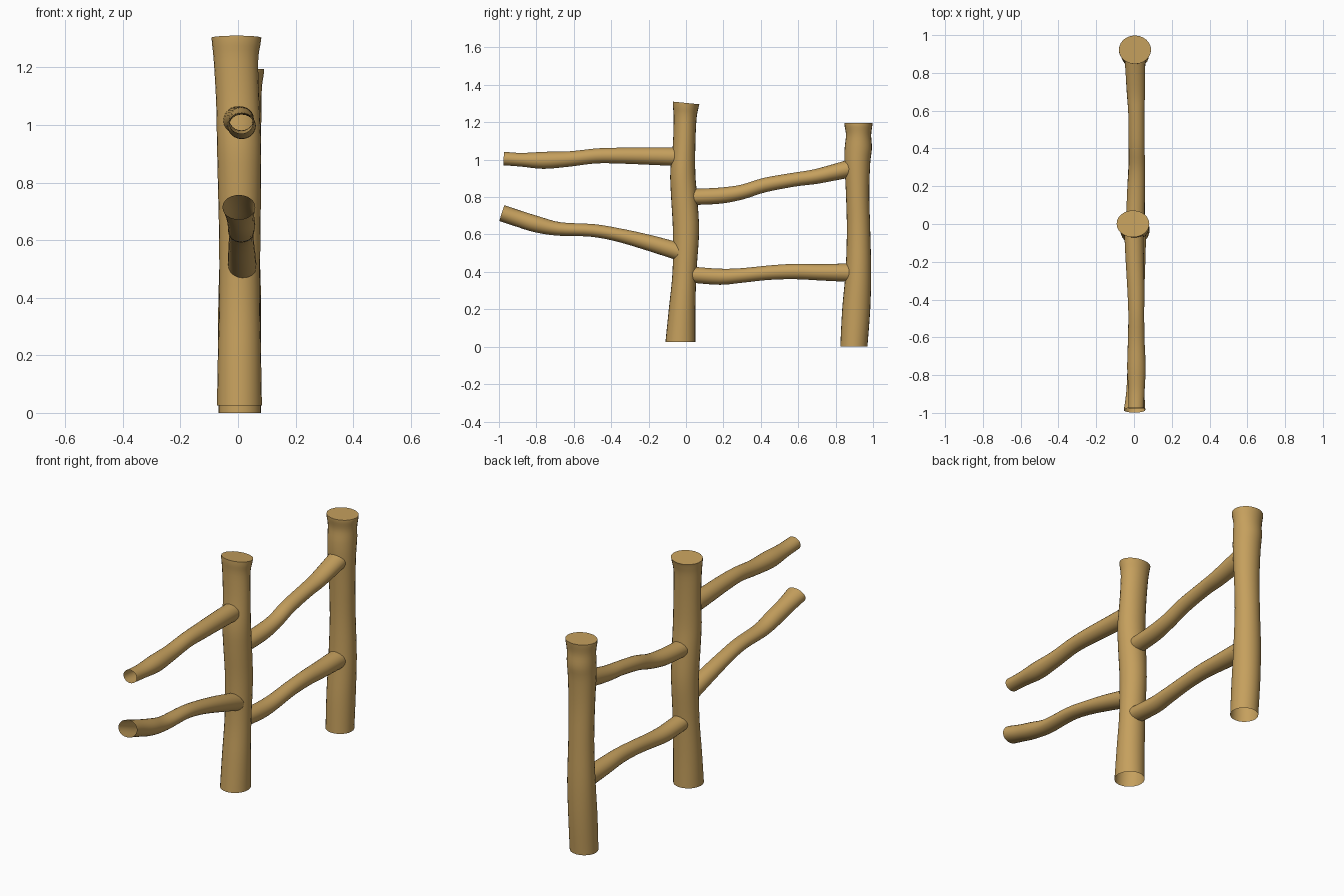
import bpy, bmesh, math

SIDES = 24
STEPS = 4

wood = bpy.data.materials.new("warm wood")
wood.diffuse_color = (0.56, 0.35, 0.11, 1)


def spline(p0, p1, p2, p3, t):
    return [0.5 * (2 * b + (c - a) * t + (2 * a - 5 * b + 4 * c - d) * t * t
                   + (3 * b - a - 3 * c + d) * t ** 3)
            for a, b, c, d in zip(p0, p1, p2, p3)]


def log(name, stations, upright, tilt, cap_end):
    """Wobbly tube. Station: position along, low/high across, low/high x.
    tilt = lean of the first and last cut."""
    n = len(stations)
    rows = []
    for i in range(n - 1):
        p = [stations[max(0, min(n - 1, i + k))] for k in (-1, 0, 1, 2)]
        rows += [spline(*p, s / STEPS) for s in range(STEPS)]
    rows.append(stations[-1])

    bm = bmesh.new()
    rings = []
    for r, (pos, lo, hi, xlo, xhi) in enumerate(rows):
        f = r / (len(rows) - 1)
        lean = tilt[0] * (1 - f) + tilt[1] * f
        ring = []
        for k in range(SIDES):
            a = 2 * math.pi * k / SIDES
            x = (xlo + xhi) / 2 + (xhi - xlo) / 2 * math.cos(a)
            d = (hi - lo) / 2 * math.sin(a)
            across, along = (lo + hi) / 2 + d, pos + lean * d
            ring.append(bm.verts.new((x, across, along) if upright
                                     else (x, along, across)))
        rings.append(ring)
    for a, b in zip(rings, rings[1:]):
        for k in range(SIDES):
            j = (k + 1) % SIDES
            bm.faces.new((a[k], a[j], b[j], b[k]))
    if cap_end:
        bm.faces.new(rings[-1])
    bmesh.ops.recalc_face_normals(bm, faces=bm.faces)
    # open tubes: make sure the walls face outward
    bm.faces.ensure_lookup_table()
    face = bm.faces[0]
    centre = sum((v.co for v in rings[0]), rings[0][0].co * 0) / SIDES
    if face.normal.dot(face.calc_center_median() - centre) < 0:
        bmesh.ops.reverse_faces(bm, faces=bm.faces)

    mesh = bpy.data.meshes.new(name)
    bm.to_mesh(mesh)
    bm.free()
    mesh.materials.append(wood)
    ob = bpy.data.objects.new(name, mesh)
    bpy.context.collection.objects.link(ob)
    bpy.ops.object.select_all(action='DESELECT')
    ob.select_set(True)
    bpy.context.view_layer.objects.active = ob
    bpy.ops.object.shade_smooth_by_angle(angle=math.radians(40))


# posts: capped on top, open below
log("middle_post", [
    (0.025, -0.11, 0.05, -0.073, 0.083),
    (0.20, -0.092, 0.05, -0.07, 0.08),
    (0.40, -0.072, 0.056, -0.065, 0.076),
    (0.62, -0.07, 0.07, -0.066, 0.078),
    (0.80, -0.08, 0.06, -0.07, 0.08),
    (0.93, -0.084, 0.05, -0.073, 0.08),
    (1.08, -0.07, 0.05, -0.076, 0.074),
    (1.22, -0.066, 0.056, -0.084, 0.07),
    (1.28, -0.07, 0.066, -0.09, 0.078),
    (1.303, -0.07, 0.072, -0.092, 0.081)], True, (0, -0.1), True)

log("back_post", [
    (0.0, 0.825, 0.97, -0.068, 0.08),
    (0.20, 0.835, 0.985, -0.07, 0.08),
    (0.40, 0.853, 0.99, -0.068, 0.08),
    (0.62, 0.86, 0.985, -0.062, 0.074),
    (0.82, 0.855, 0.98, -0.064, 0.076),
    (0.98, 0.847, 0.985, -0.07, 0.08),
    (1.06, 0.848, 0.994, -0.073, 0.082),
    (1.13, 0.855, 0.99, -0.074, 0.083),
    (1.18, 0.848, 0.996, -0.08, 0.09),
    (1.195, 0.847, 0.998, -0.08, 0.09)], True, (0, 0), True)

# rails: open tubes running into the posts
log("front_upper_rail", [
    (-0.975, 0.97, 1.042, -0.03, 0.052),
    (-0.88, 0.963, 1.036, -0.03, 0.056),
    (-0.76, 0.951, 1.042, -0.036, 0.062),
    (-0.62, 0.963, 1.045, -0.032, 0.056),
    (-0.48, 0.98, 1.06, -0.03, 0.054),
    (-0.35, 0.979, 1.064, -0.035, 0.055),
    (-0.18, 0.972, 1.065, -0.045, 0.052),
    (-0.03, 0.965, 1.065, -0.052, 0.05)], False, (0.05, 0), False)

log("front_lower_rail", [
    (-0.985, 0.672, 0.757, -0.054, 0.06),
    (-0.90, 0.644, 0.728, -0.042, 0.056),
    (-0.80, 0.613, 0.697, -0.036, 0.06),
    (-0.68, 0.594, 0.665, -0.034, 0.056),
    (-0.50, 0.588, 0.655, -0.03, 0.054),
    (-0.36, 0.562, 0.632, -0.032, 0.055),
    (-0.20, 0.515, 0.597, -0.034, 0.06),
    (-0.03, 0.460, 0.552, -0.034, 0.065)], False, (0.32, 0.25), False)

log("back_upper_rail", [
    (0.02, 0.757, 0.843, -0.042, 0.055),
    (0.18, 0.765, 0.85, -0.036, 0.058),
    (0.30, 0.788, 0.866, -0.028, 0.058),
    (0.42, 0.826, 0.902, -0.028, 0.056),
    (0.58, 0.857, 0.93, -0.03, 0.055),
    (0.70, 0.872, 0.95, -0.038, 0.058),
    (0.88, 0.907, 1.0, -0.05, 0.06)], False, (-0.1, -0.22), False)

log("back_lower_rail", [
    (0.02, 0.343, 0.429, -0.04, 0.058),
    (0.18, 0.331, 0.417, -0.036, 0.058),
    (0.30, 0.342, 0.42, -0.03, 0.058),
    (0.44, 0.357, 0.434, -0.028, 0.054),
    (0.58, 0.361, 0.443, -0.03, 0.055),
    (0.72, 0.354, 0.442, -0.04, 0.058),
    (0.88, 0.346, 0.445, -0.048, 0.058)], False, (0, 0), False)
